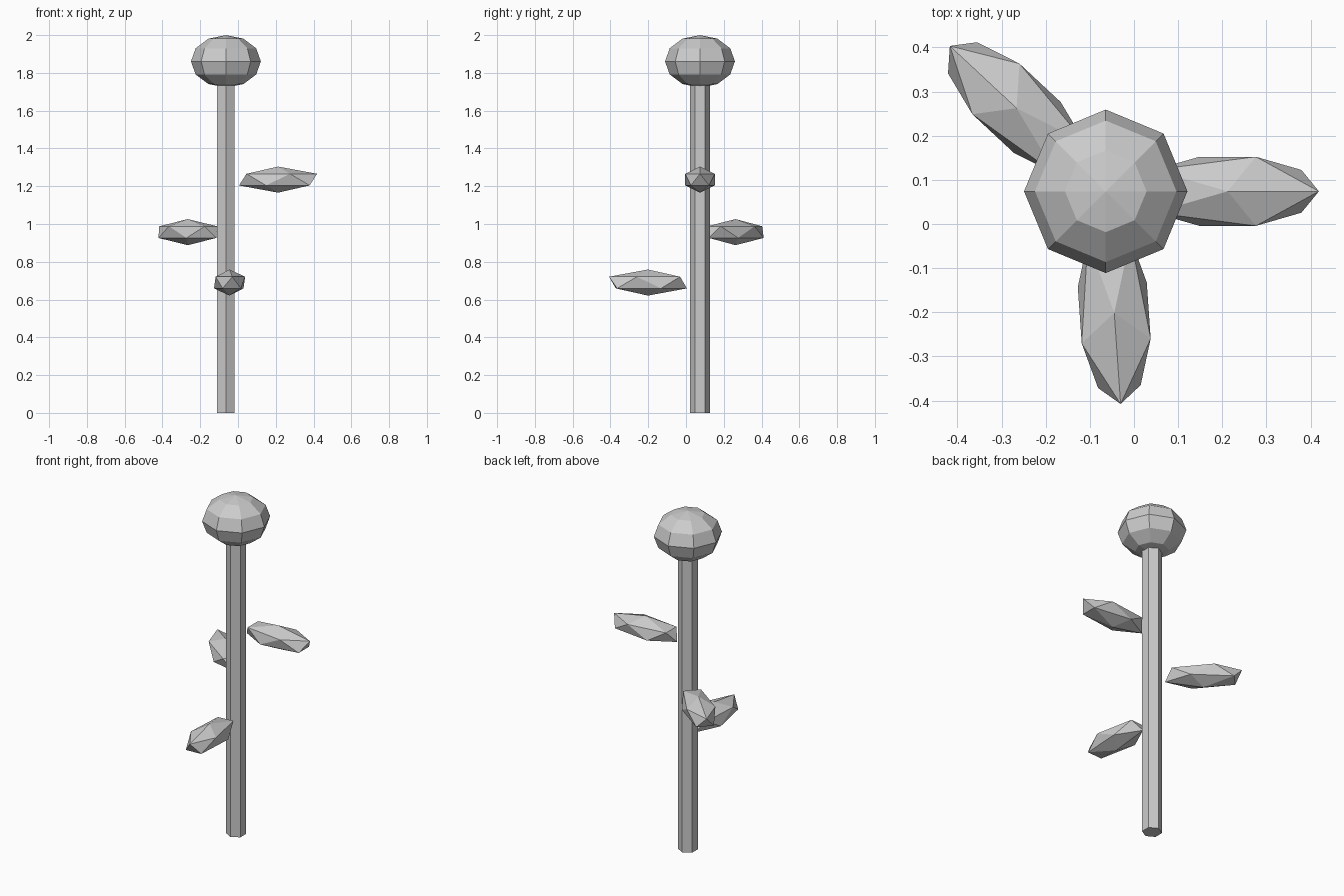
import bpy
from math import radians, cos, sin

if "Cube" in bpy.data.objects:
    bpy.data.objects.remove(bpy.data.objects["Cube"])

CX, CY = -0.064, 0.074   # stem axis

# Hexagonal stem
STEM_H = 1.76
bpy.ops.mesh.primitive_cylinder_add(vertices=6, radius=0.054, depth=STEM_H,
                                    location=(CX, CY, STEM_H / 2))
bpy.context.object.name = "stem"

# Flattened low-poly bulb on top
bpy.ops.mesh.primitive_uv_sphere_add(segments=8, ring_count=6, radius=0.185,
                                     location=(CX, CY, 1.861))
bulb = bpy.context.object
bulb.name = "bulb"
bulb.scale = (1, 1, 0.75)

# Leaves: stretched icosahedra spiralling down the stem
REACH = 0.276
for i, z in enumerate((1.235, 0.957, 0.69)):
    a = radians(137 * i)
    bpy.ops.mesh.primitive_ico_sphere_add(
        subdivisions=1, radius=1,
        location=(CX + REACH * cos(a), CY + REACH * sin(a), z),
        rotation=(0, 0, a))
    leaf = bpy.context.object
    leaf.name = f"leaf_{i + 1}"
    leaf.scale = (0.231, 0.092, 0.069)
